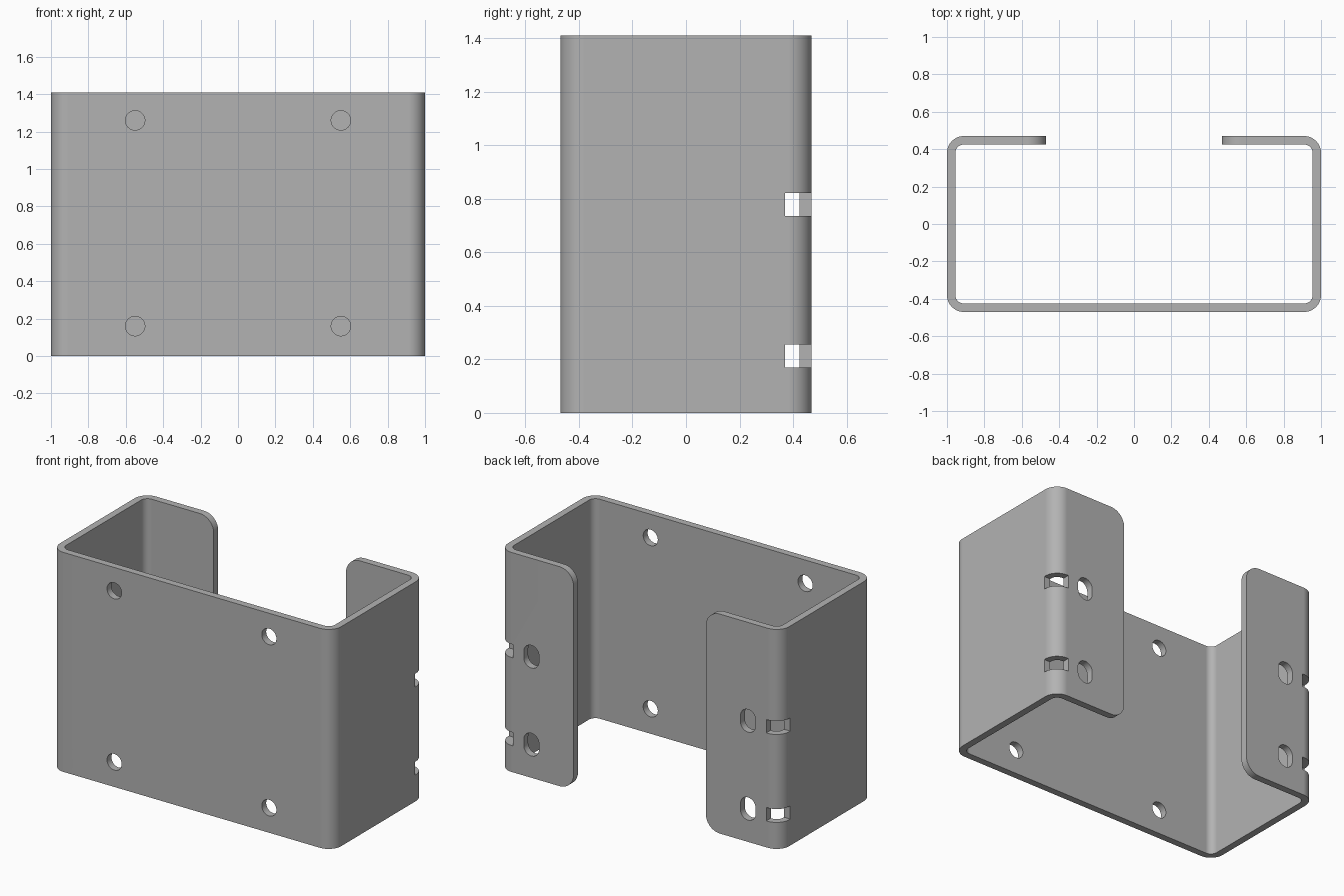
import bpy, bmesh
from math import sin, cos, radians
from mathutils import Vector

if "Cube" in bpy.data.objects:
    bpy.data.objects.remove(bpy.data.objects["Cube"])

WIDTH, DEPTH, HEIGHT = 1.0, 0.47, 1.41      # half width, half depth, full height
THICK, BEND, LIP = 0.045, 0.09, 0.47        # sheet, outer bend radius, inner end of the flanges

steel = bpy.data.materials.new("grey_steel")
steel.use_nodes = True
grey = (0.45, 0.45, 0.45, 1)
steel.diffuse_color = grey
steel.node_tree.nodes["Principled BSDF"].inputs["Base Color"].default_value = grey


def arc(cx, cy, r, start, end, steps=12):
    angles = [radians(start + (end - start) * i / steps) for i in range(steps + 1)]
    return [(cx + r * cos(a), cy + r * sin(a)) for a in angles]


def add_prism(bm, points, offset):
    """Extrude a closed outline along the given offset."""
    face = bm.faces.new([bm.verts.new(p) for p in points])
    out = bmesh.ops.extrude_face_region(bm, geom=[face])
    verts = [v for v in out["geom"] if isinstance(v, bmesh.types.BMVert)]
    bmesh.ops.translate(bm, verts=verts, vec=Vector(offset))


def make_object(name, bm):
    bmesh.ops.recalc_face_normals(bm, faces=bm.faces)
    mesh = bpy.data.meshes.new(name)
    bm.to_mesh(mesh)
    bm.free()
    mesh.materials.append(steel)
    obj = bpy.data.objects.new(name, mesh)
    bpy.context.collection.objects.link(obj)
    return obj


# Folded sheet: outer outline, then the inner one back again
def fold_path(r):
    cx, cy = WIDTH - BEND, DEPTH - BEND
    return ([(-LIP, cy + r)] + arc(-cx, cy, r, 90, 180) + arc(-cx, -cy, r, 180, 270)
            + arc(cx, -cy, r, 270, 360) + arc(cx, cy, r, 0, 90) + [(LIP, cy + r)])


bm = bmesh.new()
outline = fold_path(BEND) + fold_path(BEND - THICK)[::-1]
add_prism(bm, [(x, y, 0) for x, y in outline], (0, 0, HEIGHT))
bracket = make_object("folded_bracket", bm)

# Cutters for every opening, gathered in one helper
bm = bmesh.new()


def cut_through(outline, y):
    add_prism(bm, [(x, y, z) for x, z in outline], (0, 0.3, 0))


for side in (-1, 1):
    # Round mounting holes in the front plate
    for z in (0.16, 1.26):
        cut_through(arc(side * 0.55, z, 0.052, 0, 360, 40)[:-1], -0.6)
    for z in (0.213, 0.778):
        # Upright oval holes in the flanges
        x = side * 0.77
        cut_through(arc(x, z + 0.019, 0.054, 0, 180, 20) + arc(x, z - 0.019, 0.054, 180, 360, 20), 0.3)
        # Relief slots across the rear bends
        a, b = side * 0.9, side * 1.1
        add_prism(bm, [(a, 0.37, z - 0.043), (b, 0.37, z - 0.043),
                       (b, 0.6, z - 0.043), (a, 0.6, z - 0.043)], (0, 0, 0.086))
    # Rounded flange corners
    r = 0.1
    for z, up in ((0, -1), (HEIGHT, 1)):
        curve = arc(LIP + r, 0, r, 90, 180)
        corner = [(side * cx, z + up * (cz - r)) for cx, cz in curve]
        tip_x, tip_z = side * (LIP - 0.1), z + up * 0.1
        corner += [(tip_x, corner[-1][1]), (tip_x, tip_z), (corner[0][0], tip_z)]
        cut_through(corner, 0.3)

cutter = make_object("opening_cutter", bm)
cutter.hide_render = True

bpy.ops.object.select_all(action="DESELECT")
bracket.select_set(True)
bpy.context.view_layer.objects.active = bracket
cut = bracket.modifiers.new("openings", "BOOLEAN")
cut.operation = "DIFFERENCE"
cut.solver = "EXACT"
cut.object = cutter
bpy.ops.object.modifier_apply(modifier=cut.name)
bpy.data.objects.remove(cutter)

# Smooth bends with crisp cut edges
bpy.ops.object.shade_smooth_by_angle(angle=radians(30))
weighted = bracket.modifiers.new("flat_plates", "WEIGHTED_NORMAL")
weighted.keep_sharp = True
